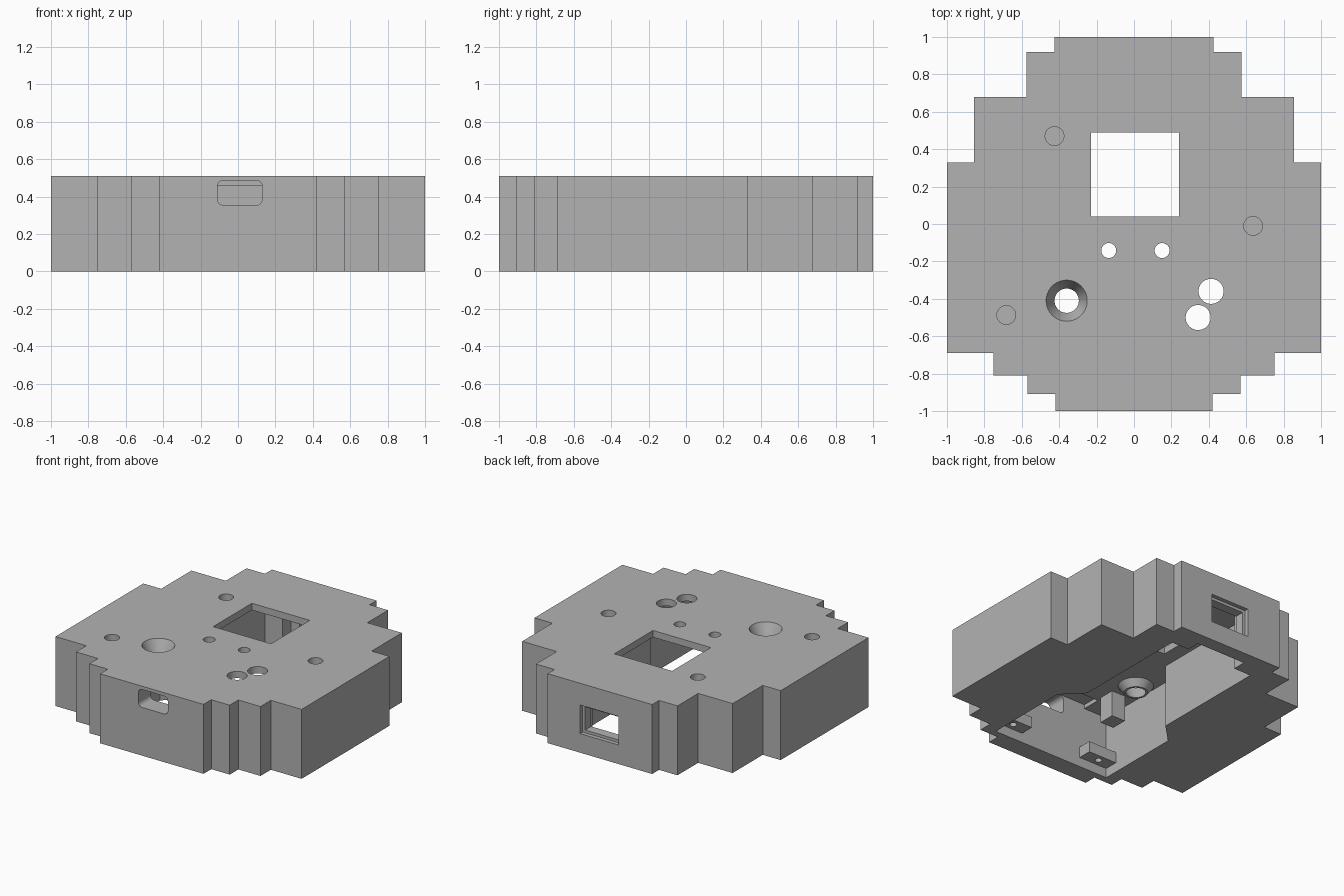
import bpy
import math
from math import cos, sin, pi, radians
from mathutils import Matrix

cube = bpy.data.objects.get("Cube")
if cube:
    bpy.data.objects.remove(cube, do_unlink=True)

TOP = 0.51
CEILING = 0.46

# Single plastic material
grey = bpy.data.materials.new("grey_plastic")
grey.use_nodes = True
COLOR = (0.45, 0.45, 0.45, 1)
grey.diffuse_color = COLOR
grey.node_tree.nodes["Principled BSDF"].inputs["Base Color"].default_value = COLOR


def make(name, verts, faces):
    mesh = bpy.data.meshes.new(name)
    mesh.from_pydata(verts, [], faces)
    mesh.materials.append(grey)
    ob = bpy.data.objects.new(name, mesh)
    bpy.context.collection.objects.link(ob)
    return ob


def loft(name, rings):
    """Solid through equal-length rings listed from bottom to top."""
    n = len(rings[0])
    verts = [p for ring in rings for p in ring]
    faces = [tuple(reversed(range(n))), tuple(range(len(verts) - n, len(verts)))]
    for k in range(len(rings) - 1):
        for i in range(n):
            j = (i + 1) % n
            faces.append((k*n + i, k*n + j, k*n + n + j, k*n + n + i))
    return make(name, verts, faces)


def prism(name, outline, z0, z1):
    return loft(name, [[(x, y, z) for x, y in outline] for z in (z0, z1)])


def box(name, x0, x1, y0, y1, z0, z1):
    return prism(name, [(x0, y0), (x1, y0), (x1, y1), (x0, y1)], z0, z1)


def turned(name, x, y, profile, n=40):
    """Round solid from (radius, height) pairs."""
    return loft(name, [[(x + r*cos(2*pi*i/n), y + r*sin(2*pi*i/n), z)
                        for i in range(n)] for r, z in profile])


def mirrored(half):
    return half + [(-x, y) for x, y in reversed(half)]


def combine(target, tool, operation="DIFFERENCE"):
    """Apply a boolean and discard the tool."""
    mod = target.modifiers.new("bool", "BOOLEAN")
    mod.operation = operation
    mod.solver = "EXACT"
    mod.object = tool
    bpy.context.view_layer.update()
    dg = bpy.context.evaluated_depsgraph_get()
    mesh = bpy.data.meshes.new_from_object(target.evaluated_get(dg))
    target.modifiers.clear()
    target.data = mesh
    bpy.data.objects.remove(tool, do_unlink=True)


# Stepped outer body
body = prism("stepped_case", mirrored([
    (0.42, -1), (0.42, -0.91), (0.57, -0.91), (0.57, -0.81), (0.75, -0.81),
    (0.75, -0.69), (1, -0.69), (1, 0.33), (0.855, 0.33), (0.855, 0.68),
    (0.575, 0.68), (0.575, 0.92), (0.425, 0.92), (0.425, 1)]), 0, TOP)

# Cavity open at the bottom, with a narrow bay at the back
combine(body, prism("cavity", mirrored([
    (0.48, -0.86), (0.48, -0.22), (0.34, -0.08), (0.34, 0.8),
    (0.2, 0.8), (0.2, 0.9)]), -0.1, CEILING))
combine(body, box("port_relief", -0.29, 0.37, -0.86, -0.72, 0.3, 0.49))

# Funnel, hanging block and front screw lugs
FX, FY = -0.36, -0.41
combine(body, turned("funnel", FX, FY, [(0.08, 0.41), (0.118, CEILING), (0.118, 0.48)]), "UNION")
combine(body, box("hanging_block", -0.39, -0.28, -0.68, -0.56, 0.27, 0.48), "UNION")
for s in (-1, 1):
    x0, x1 = sorted((s*0.25, s*0.5))
    combine(body, box("screw_lug", x0, x1, -0.88, -0.76, 0.07, 0.15), "UNION")
    combine(body, turned("screw_hole", s*0.37, -0.81, [(0.024, 0), (0.024, 0.2)], 20))

# Top openings
combine(body, turned("funnel_bore", FX, FY, [(0.065, 0.35), (0.065, 0.41), (0.11, TOP), (0.11, 0.6)]))
combine(body, box("square_window", -0.23, 0.24, 0.04, 0.49, 0.4, 0.6))
for x, y, r, z in [(-0.135, -0.142, 0.04, 0.4), (0.15, -0.142, 0.04, 0.4),
                   (0.412, -0.36, 0.067, 0.4), (0.343, -0.5, 0.067, 0.4),
                   (-0.425, 0.47, 0.05, 0.4), (0.637, -0.01, 0.05, 0.4),
                   (-0.683, -0.487, 0.05, 0.4)]:
    combine(body, turned("round_hole", x, y, [(r, z), (r, 0.6)]))

# Rounded front port
CX, CZ, W, H, R = 0.01, 0.42, 0.12, 0.066, 0.032
outline = []
for q, (sx, sz) in enumerate([(1, 1), (-1, 1), (-1, -1), (1, -1)]):
    for k in range(7):
        a = radians(q*90 + k*15)
        outline.append((CX + sx*(W - R) + R*cos(a), CZ + sz*(H - R) + R*sin(a)))
port = prism("front_port", outline, 0.84, 1.1)
port.data.transform(Matrix.Rotation(radians(90), 4, "X"))
combine(body, port)

# Back socket window with a recessed rim
combine(body, box("socket_recess", -0.15, 0.16, 0.97, 1.1, 0.14, 0.35))
combine(body, box("socket_opening", -0.13, 0.14, 0.85, 1.1, 0.16, 0.33))

# Smooth the round walls, keep edges sharp
bpy.ops.object.select_all(action="DESELECT")
body.select_set(True)
bpy.context.view_layer.objects.active = body
bpy.ops.object.shade_smooth_by_angle(angle=radians(30))
